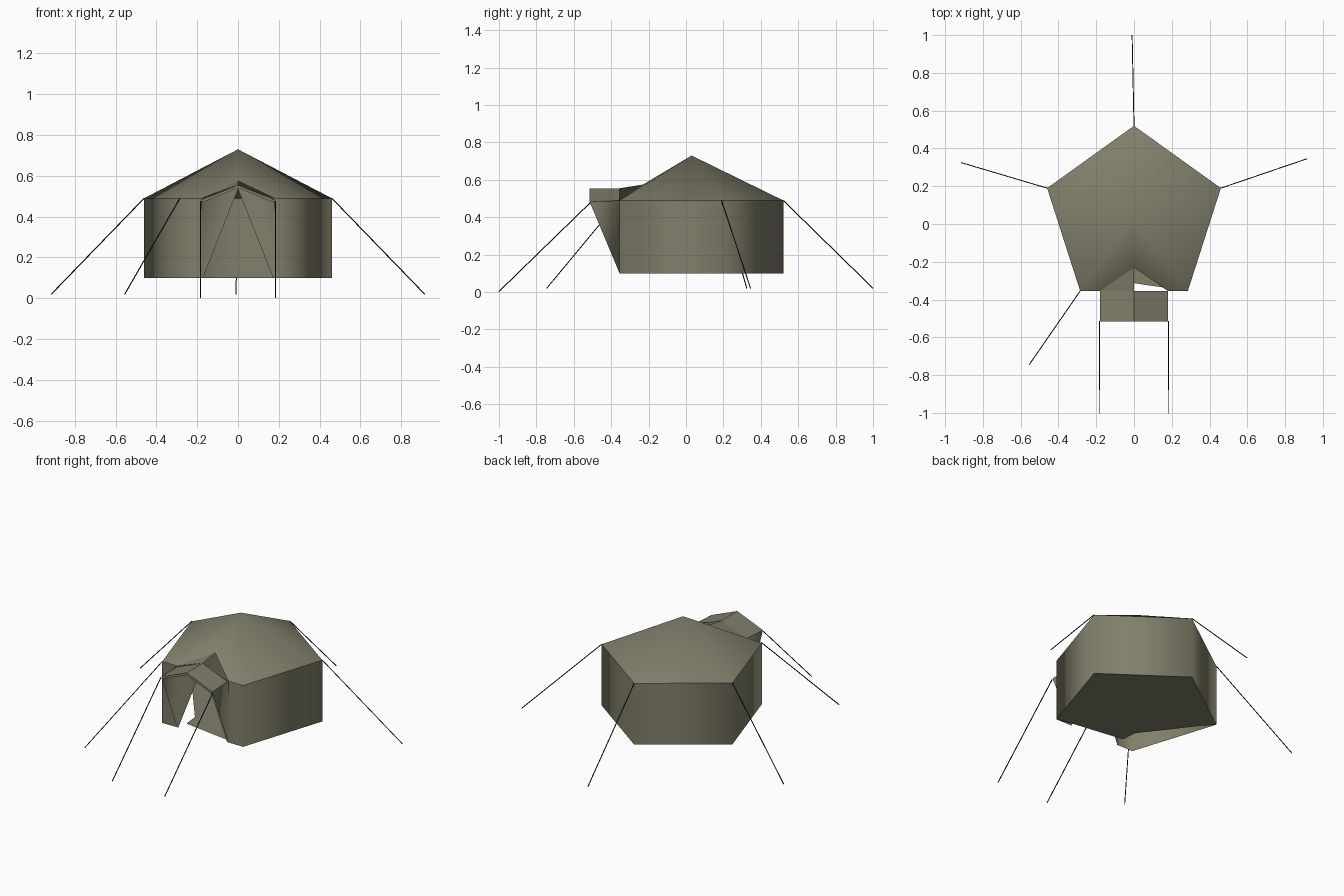
import bpy, bmesh, math
from mathutils import Vector

if "Cube" in bpy.data.objects:
    bpy.data.objects.remove(bpy.data.objects["Cube"], do_unlink=True)


def make_material(name, rgb):
    mat = bpy.data.materials.new(name)
    mat.use_nodes = True
    mat.diffuse_color = (*rgb, 1)
    bsdf = mat.node_tree.nodes["Principled BSDF"]
    bsdf.inputs["Base Color"].default_value = (*rgb, 1)
    bsdf.inputs["Roughness"].default_value = 0.9
    return mat


canvas = make_material("olive canvas", (0.22, 0.21, 0.145))
rope = make_material("black rope", (0.01, 0.01, 0.01))


def make_sheet(name, polygons, smooth=True):
    """Build a welded cloth sheet from corner polygons."""
    bm = bmesh.new()
    for poly in polygons:
        bm.faces.new([bm.verts.new(p) for p in poly])
    bmesh.ops.remove_doubles(bm, verts=bm.verts, dist=0.0005)
    for face in bm.faces:
        face.smooth = smooth
    mesh = bpy.data.meshes.new(name)
    bm.to_mesh(mesh)
    bm.free()
    mesh.materials.append(canvas)
    obj = bpy.data.objects.new(name, mesh)
    bpy.context.collection.objects.link(obj)
    return obj


def mirror(polygons):
    """Polygons flipped across x, with winding kept outward."""
    return [[(-x, y, z) for x, y, z in reversed(p)] for p in polygons]


BASE, EAVE = 0.10, 0.49
FRONT, LIP = -0.355, -0.515
back, side, corner, post = (0, 0.52), (0.46, 0.19), (0.285, FRONT), (0.18, FRONT)
apex = (0, 0.03, 0.73)
peak = (0, -0.23, 0.575)
gable = (0, FRONT, 0.55)
door_top = (0, FRONT, 0.535)
door_foot = (0.172, FRONT, BASE)


def at(p, z):
    return (p[0], p[1], z)


# Walls, running from the doorway round to the back on each side
half_walls = [[at(a, BASE), at(b, BASE), at(b, EAVE), at(a, EAVE)]
              for a, b in [(post, corner), (corner, side), (side, back)]]
make_sheet("walls", half_walls + mirror(half_walls))

# Roof, open beneath the porch hood
half_roof = [[at(corner, EAVE), at(side, EAVE), apex],
             [at(side, EAVE), at(back, EAVE), apex],
             [peak, at(post, EAVE), at(corner, EAVE), apex]]
make_sheet("roof", half_roof + mirror(half_roof))

# Groundsheet with a pulled-back corner beside the door
make_sheet("groundsheet", [[at(p, BASE + 0.004) for p in [
    back, side, corner, (-0.16, -0.29), (-0.17, -0.19), (-side[0], side[1])]]])

# Porch lining: door panels and swept side cheeks
lip_eave = (post[0], LIP, EAVE - 0.008)
half_porch = [[door_foot, at(post, BASE), at(post, EAVE), gable, door_top],
              [at(post, BASE), lip_eave, at(post, EAVE)]]
make_sheet("porch", half_porch + mirror(half_porch))

# Porch hood
lip_ridge = (0, LIP, 0.555)
half_hood = [[lip_eave, at(post, EAVE - 0.006), (0, FRONT, 0.555), lip_ridge]]
hood = make_sheet("porch_hood", half_hood + mirror(half_hood), False)
thick = hood.modifiers.new("cloth", "SOLIDIFY")
thick.thickness = 0.014
thick.offset = -1

# Flap joining the hood to the roof on one side only
make_sheet("hood_flap", [[(0, FRONT, 0.555), peak, (-post[0], FRONT, EAVE)]])


# Guy ropes
def make_rope(name, start, end):
    start, end = Vector(start), Vector(end)
    run = end - start
    bpy.ops.mesh.primitive_cylinder_add(vertices=6, radius=0.0028, depth=run.length,
                                        location=(start + end) / 2)
    obj = bpy.context.object
    obj.name = name
    obj.rotation_euler = run.to_track_quat("Z", "Y").to_euler()
    obj.data.materials.append(rope)


make_rope("back_rope", at(back, EAVE), (-0.01, 1.0, 0.02))
make_rope("left_rope", at(side, EAVE), (0.915, 0.345, 0.02))
make_rope("right_rope", (-side[0], side[1], EAVE), (-0.915, 0.325, 0.02))
make_rope("front_right_rope", (-corner[0], FRONT, EAVE), (-0.555, -0.745, 0.02))
for label, s in (("left", 1), ("right", -1)):
    make_rope(label + "_porch_rope", (s * 0.183, LIP, 0.475), (s * 0.184, -1.0, 0.003))
